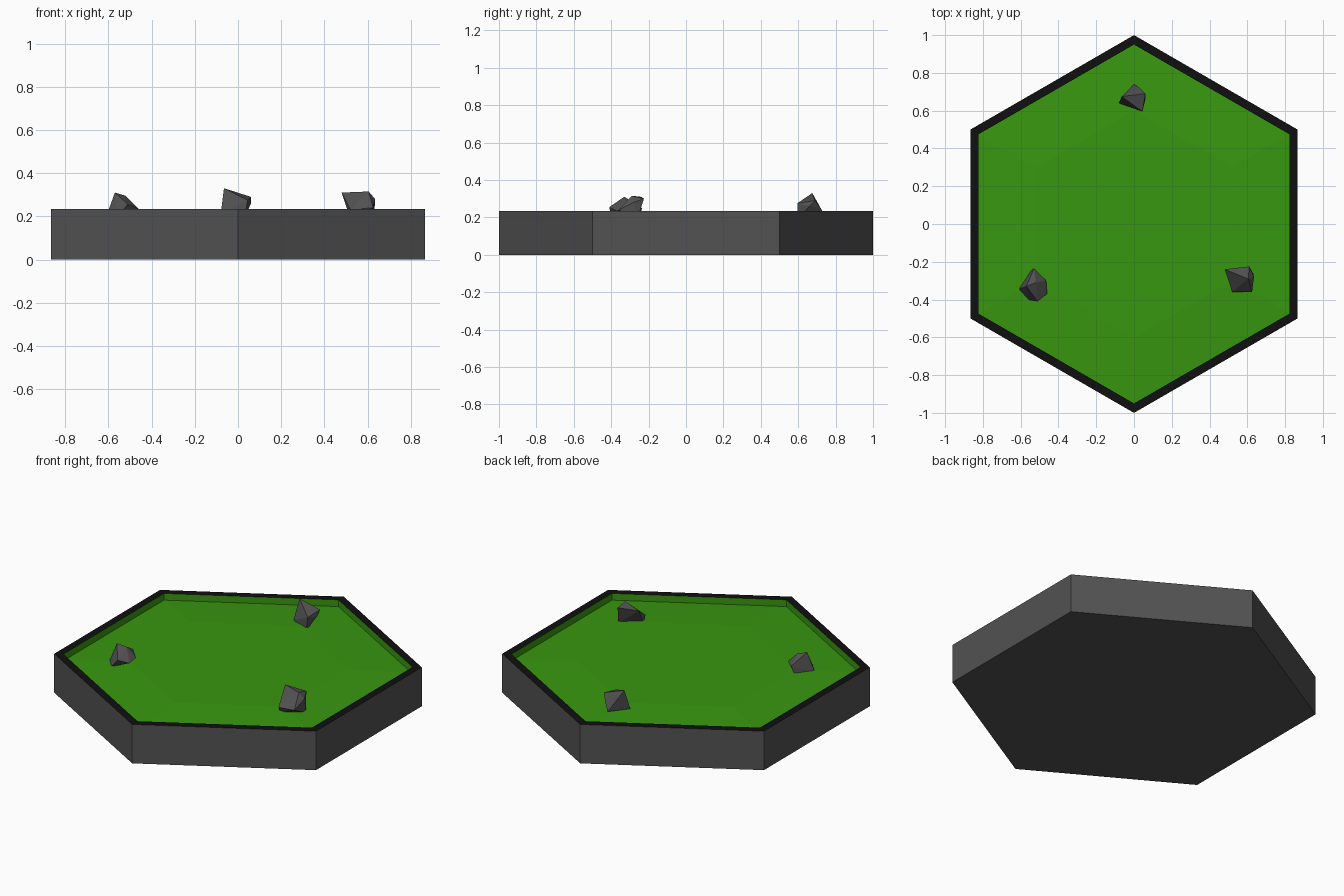
import bpy, bmesh, math

if "Cube" in bpy.data.objects:
    bpy.data.objects.remove(bpy.data.objects["Cube"])


def material(name, rgb):
    m = bpy.data.materials.new(name)
    m.diffuse_color = (*rgb, 1)
    m.use_nodes = True
    m.node_tree.nodes["Principled BSDF"].inputs["Base Color"].default_value = m.diffuse_color
    return m


STONE = material("dark stone", (0.085, 0.085, 0.085))
BLACK = material("black rim", (0.005, 0.005, 0.005))
GRASS = material("grass green", (0.04, 0.31, 0.005))


def finish(name, bm, mats):
    bmesh.ops.recalc_face_normals(bm, faces=bm.faces)
    me = bpy.data.meshes.new(name)
    bm.to_mesh(me)
    bm.free()
    for m in mats:
        me.materials.append(m)
    ob = bpy.data.objects.new(name, me)
    bpy.context.collection.objects.link(ob)
    return ob


def hex_stack(name, rings, mats, slots):
    """Join hexagon rings (radius, z); slots = material per band, then both caps."""
    bm = bmesh.new()
    loops = []
    for r, z in rings:
        loops.append([bm.verts.new((r * math.cos(math.radians(30 + 60 * i)),
                                    r * math.sin(math.radians(30 + 60 * i)), z))
                      for i in range(6)])
    for a, b, s in zip(loops, loops[1:], slots):
        for i in range(6):
            j = (i + 1) % 6
            bm.faces.new((a[i], a[j], b[j], b[i])).material_index = s
    bm.faces.new(loops[0][::-1]).material_index = slots[-2]
    bm.faces.new(loops[-1]).material_index = slots[-1]
    return finish(name, bm, mats)


# Tile: stone sides and base, black rim, green inner lip, gently raised grass
hex_stack("hex_tile",
          [(1, 0), (1, 0.233), (0.95, 0.233), (0.95, 0.193), (0.6, 0.21)],
          [STONE, BLACK, GRASS], [0, 1, 2, 2, 0, 2])


# Rocks: convex hulls of a few corner points
def rock(name, pts):
    bm = bmesh.new()
    for p in pts:
        bm.verts.new(p)
    res = bmesh.ops.convex_hull(bm, input=bm.verts)
    loose = [v for v in bm.verts if not v.link_faces]
    bmesh.ops.delete(bm, geom=loose, context='VERTS')
    finish(name, bm, [STONE])


rock("back_rock", [(-0.065, 0.675, 0.33), (0.06, 0.69, 0.29), (0.045, 0.595, 0.275),
                   (0.0, 0.74, 0.21), (0.03, 0.72, 0.25), (-0.08, 0.64, 0.21),
                   (0.03, 0.60, 0.19), (0.06, 0.66, 0.26)])
rock("left_rock", [(-0.57, -0.33, 0.31), (-0.52, -0.31, 0.295), (-0.53, -0.235, 0.25),
                   (-0.465, -0.30, 0.24), (-0.46, -0.37, 0.235), (-0.51, -0.41, 0.255),
                   (-0.61, -0.345, 0.20), (-0.56, -0.40, 0.20), (-0.55, -0.25, 0.19)])
rock("right_rock", [(0.48, -0.24, 0.31), (0.61, -0.225, 0.30), (0.605, -0.29, 0.315),
                    (0.635, -0.28, 0.28), (0.625, -0.36, 0.24), (0.52, -0.36, 0.23),
                    (0.55, -0.29, 0.255), (0.63, -0.26, 0.19), (0.52, -0.34, 0.19)])
